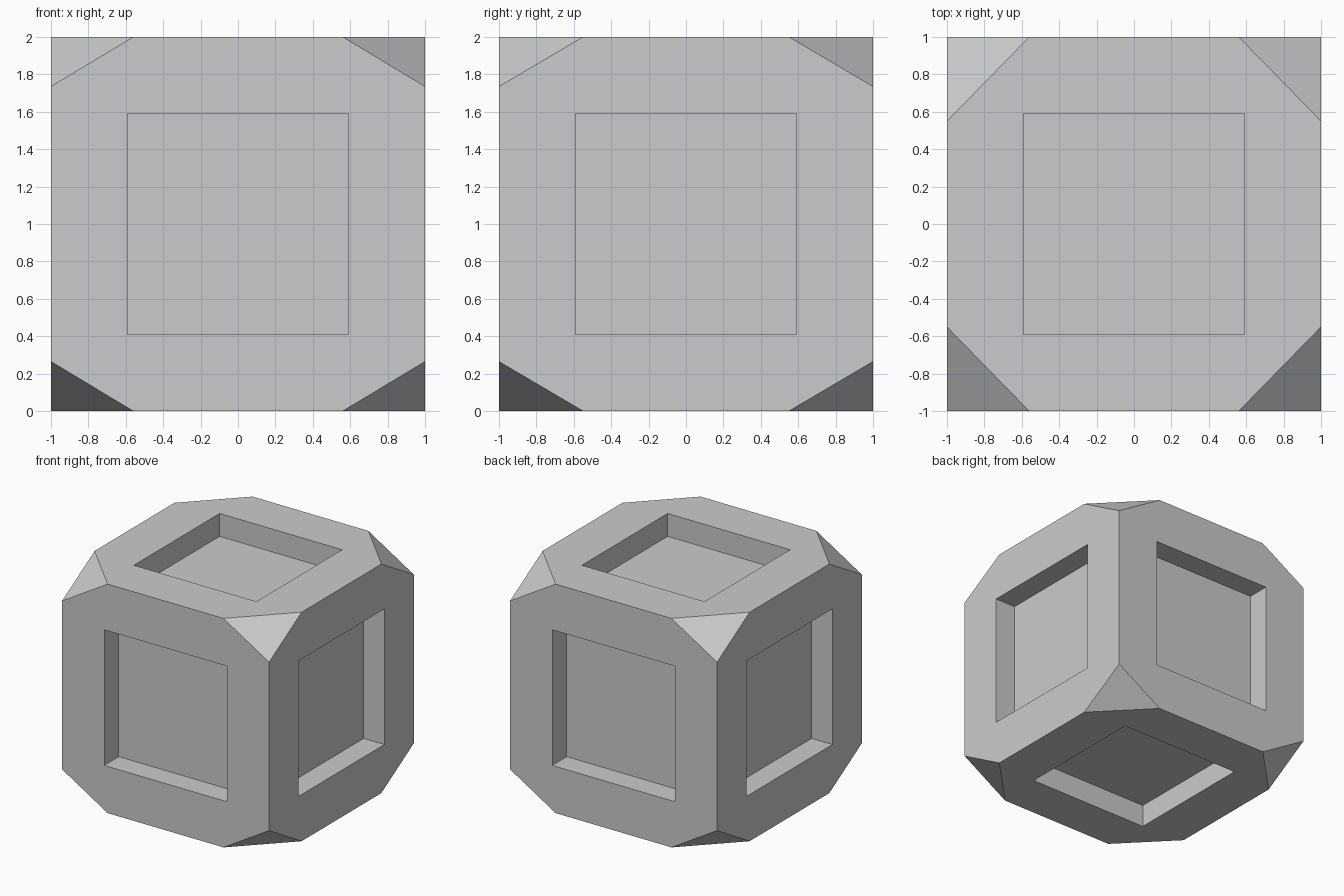
import bpy, bmesh
from itertools import product
from mathutils import Vector, Matrix

if "Cube" in bpy.data.objects:
    bpy.data.objects.remove(bpy.data.objects["Cube"])

CUT = Vector((0.44, 0.45, 0.265))   # corner cut length along each axis
HALF, DEPTH = 0.592, 0.2            # square pocket half-width and depth
CENTRE = Vector((0, 0, 1))


def make_object(name, bm):
    bmesh.ops.recalc_face_normals(bm, faces=bm.faces)
    mesh = bpy.data.meshes.new(name)
    bm.to_mesh(mesh)
    bm.free()
    obj = bpy.data.objects.new(name, mesh)
    obj.location = CENTRE
    bpy.context.collection.objects.link(obj)
    return obj


# Cube body with its eight corners sliced off
bm = bmesh.new()
bmesh.ops.create_cube(bm, size=2)
for signs in product((-1, 1), repeat=3):
    corner = Vector(signs)
    normal = Vector([s / c for s, c in zip(signs, CUT)])
    point = corner - Vector((signs[0] * CUT.x, 0, 0))
    bmesh.ops.bisect_plane(bm, geom=bm.verts[:] + bm.edges[:] + bm.faces[:],
                           plane_co=point, plane_no=normal, clear_outer=True)
    bmesh.ops.holes_fill(bm, edges=[e for e in bm.edges if e.is_boundary])
body = make_object("cut_corner_cube", bm)

# One box cutter per face for the square pockets
bm = bmesh.new()
for axis, sign in product(range(3), (-1, 1)):
    size, pos = [2 * HALF] * 3, [0, 0, 0]
    size[axis], pos[axis] = 2 * DEPTH, sign
    bmesh.ops.create_cube(bm, size=1, matrix=Matrix.LocRotScale(Vector(pos), None, Vector(size)))
cutter = make_object("pocket_cutter", bm)
cutter.hide_render = True

# Carve the pockets
mod = body.modifiers.new("pockets", 'BOOLEAN')
mod.operation = 'DIFFERENCE'
mod.solver = 'EXACT'
mod.object = cutter
bpy.context.view_layer.objects.active = body
bpy.ops.object.modifier_apply(modifier=mod.name)
bpy.data.objects.remove(cutter)
